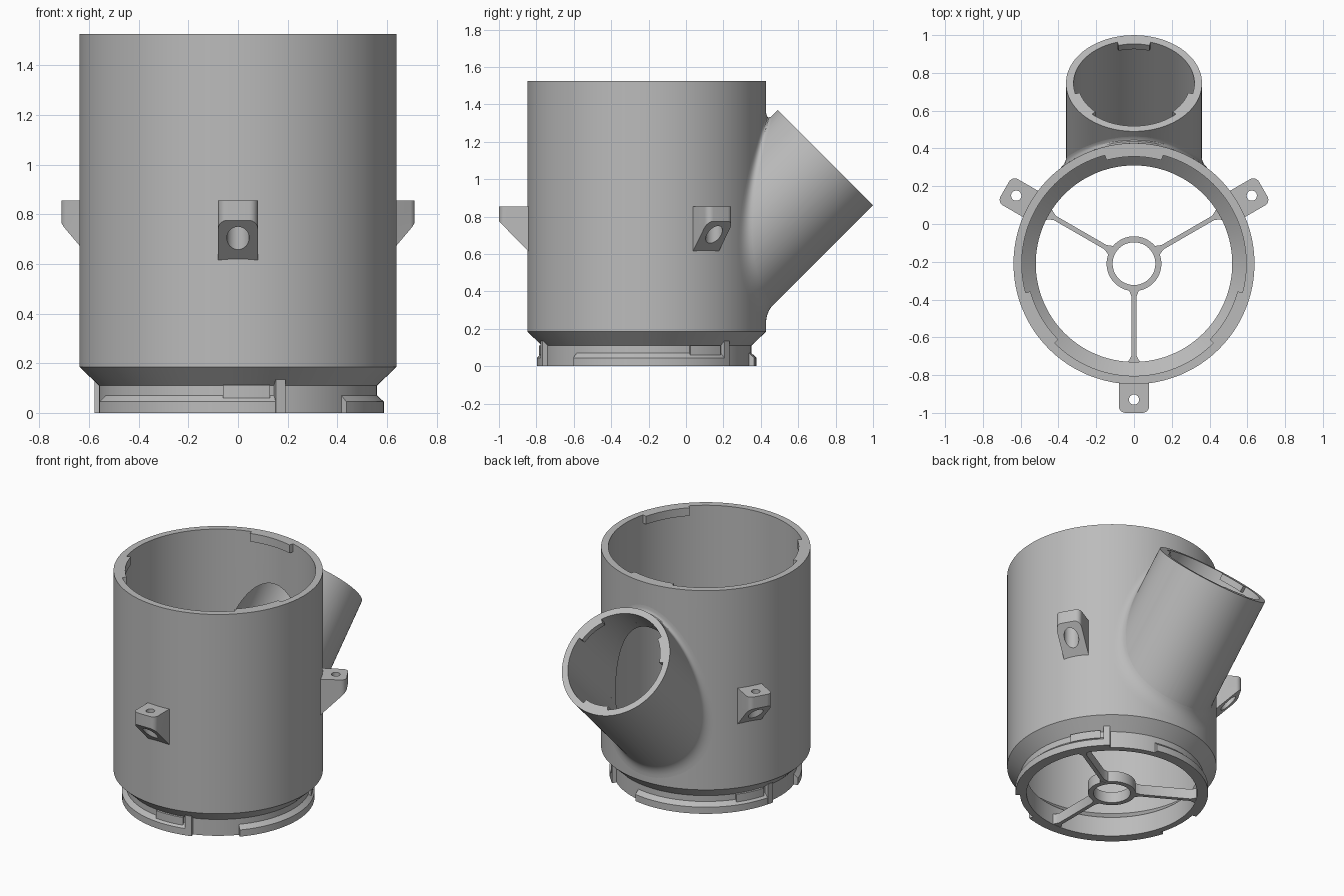
import bpy, bmesh, math
from mathutils import Matrix, Vector

cube = bpy.data.objects.get("Cube")
if cube:
    bpy.data.objects.remove(cube, do_unlink=True)

GREY = (0.5, 0.5, 0.5, 1)
mat = bpy.data.materials.new("plain grey")
mat.use_nodes = True
mat.diffuse_color = GREY
mat.node_tree.nodes["Principled BSDF"].inputs["Base Color"].default_value = GREY

AXIS = Matrix.Translation((0, -0.21, 0))
PIPE = Matrix.Translation((0, 0.745, 1.115)) @ Matrix.Rotation(-math.pi / 4, 4, 'X')
R_BODY, R_BORE, HEIGHT = 0.638, 0.594, 1.525
R_PIPE, R_PIPE_BORE = 0.36, 0.32


def finish(name, bm, matrix):
    bmesh.ops.recalc_face_normals(bm, faces=bm.faces)
    bm.transform(matrix)
    mesh = bpy.data.meshes.new(name)
    bm.to_mesh(mesh)
    bm.free()
    mesh.materials.append(mat)
    ob = bpy.data.objects.new(name, mesh)
    bpy.context.collection.objects.link(ob)
    return ob


def sweep(name, profile, start=0, end=360, matrix=AXIS):
    """Turn a closed (radius, z) profile about z, capped if not a full turn."""
    bm = bmesh.new()
    full = end - start == 360
    steps = 128 if full else max(2, round((end - start) / 3))
    rings = []
    for i in range(steps if full else steps + 1):
        a = math.radians(start + (end - start) * i / steps)
        rings.append([bm.verts.new((r * math.cos(a), r * math.sin(a), z)) for r, z in profile])
    if full:
        rings.append(rings[0])
    else:
        bm.faces.new(rings[0])
        bm.faces.new(rings[-1])
    n = len(profile)
    for p, q in zip(rings, rings[1:]):
        for j in range(n):
            k = (j + 1) % n
            bm.faces.new((p[j], p[k], q[k], q[j]))
    return finish(name, bm, matrix)


def prism(name, outline, bottom, top, matrix):
    """Raise a plan outline from bottom(x) to a flat top."""
    bm = bmesh.new()
    low = [bm.verts.new((x, y, bottom(x))) for x, y in outline]
    high = [bm.verts.new((x, y, top)) for x, y in outline]
    bm.faces.new(low)
    bm.faces.new(high)
    for i in range(len(low)):
        j = (i + 1) % len(low)
        bm.faces.new((low[i], low[j], high[j], high[i]))
    return finish(name, bm, matrix)


def cylinder(name, radius, low, high, matrix, segments=96):
    bm = bmesh.new()
    bmesh.ops.create_cone(bm, cap_ends=True, segments=segments, radius1=radius,
                          radius2=radius, depth=high - low)
    return finish(name, bm, matrix @ Matrix.Translation((0, 0, (low + high) / 2)))


def cut(ob, cutter):
    """Subtract the cutter, keep the result, drop the cutter."""
    cutter.hide_render = True
    mod = ob.modifiers.new("cut", 'BOOLEAN')
    mod.operation, mod.solver, mod.object = 'DIFFERENCE', 'EXACT', cutter
    dg = bpy.context.evaluated_depsgraph_get()
    mesh = bpy.data.meshes.new_from_object(ob.evaluated_get(dg))
    ob.modifiers.clear()
    ob.data = mesh
    bpy.data.objects.remove(cutter, do_unlink=True)


def box(r0, r1, z0, z1):
    return [(r0, z0), (r1, z0), (r1, z1), (r0, z1)]


def at(angle):
    return AXIS @ Matrix.Rotation(math.radians(angle), 4, 'Z')


parts = []

# Main tube with tapered foot and narrow collar
body = sweep("main_tube", [(0.52, 0), (0.56, 0), (0.56, 0.11), (R_BODY, 0.185), (R_BODY, HEIGHT),
                           (R_BORE, HEIGHT), (R_BORE, 0.2), (0.52, 0.13)])
cut(body, cylinder("bore_cutter", R_PIPE_BORE, -0.95, 0.1, PIPE))
parts.append(body)

# Slanted branch pipe
pipe = sweep("branch_pipe", box(R_PIPE_BORE, R_PIPE, -1, 0), matrix=PIPE)
cut(pipe, cylinder("body_cutter", 0.61, -0.1, 1.7, AXIS, 128))
parts.append(pipe)


# Rounded blend where the branch leaves the tube
def meet(angle, radius):
    """Point where a line along the pipe wall meets the tube."""
    p = PIPE @ Vector((radius * math.cos(angle), radius * math.sin(angle), 0))
    y = math.sqrt(R_BODY ** 2 - p.x ** 2) - 0.21
    return Vector((p.x, y, p.z + y - p.y))


bm = bmesh.new()
along = PIPE.to_3x3() @ Vector((0, 0, 0.05))
rows = []
for i in range(96):
    a = math.tau * i / 96
    corner, outer = meet(a, R_PIPE), meet(a, R_PIPE + 0.045)
    upper = corner + along
    rows.append([bm.verts.new(upper * (1 - t) ** 2 + corner * 2 * t * (1 - t) + outer * t * t)
                 for t in (k / 6 for k in range(7))])
for p, q in zip(rows, rows[1:] + rows[:1]):
    for j in range(6):
        bm.faces.new((p[j], p[j + 1], q[j + 1], q[j]))
parts.append(finish("branch_blend", bm, Matrix()))

# Plan outlines for the mounting lugs and the spokes
lug_plan = [(0.61, -0.08)]
for side, first in ((-1, -90), (1, 0)):
    for k in range(7):
        a = math.radians(first + 15 * k)
        lug_plan.append((0.755 + 0.035 * math.cos(a), side * 0.045 + 0.035 * math.sin(a)))
lug_plan.append((0.61, 0.08))
half = [(0.125, 0.035), (0.145, 0.025), (0.175, 0.0125), (0.485, 0.0125), (0.51, 0.025), (0.53, 0.04)]
spoke_plan = half + [(x, -y) for x, y in reversed(half)]

for n, mid in enumerate((30, 150, 270), 1):
    # Mounting lug with a stepped vertical hole
    lug = prism(f"mounting_lug_{n}", lug_plan, lambda x: 0.62 + (x - R_BODY) * 1.02, 0.855, at(mid))
    hole = at(mid) @ Matrix.Translation((0.72, 0, 0))
    cut(lug, cylinder("hole_cutter", 0.027, 0.5, 1, hole, 32))
    cut(lug, cylinder("recess_cutter", 0.045, 0.5, 0.8, hole, 32))
    parts.append(lug)

    # Spoke to the hub
    parts.append(prism(f"spoke_{n}", spoke_plan, lambda x: 0.002, 0.07, at(mid)))

    # Locking rail, raised key and end stop on the collar
    rail = [(0.55, 0), (0.587, 0), (0.587, 0.045), (0.55, 0.08)]
    s = mid - 72
    parts.append(sweep(f"locking_rail_{n}", rail, s, s + 90))
    parts.append(sweep(f"rail_key_{n}", box(0.55, 0.577, 0.06, 0.112), s + 66, s + 85))
    parts.append(sweep(f"rail_stop_{n}", box(0.55, 0.588, 0, 0.135), s + 87, s + 91))

    # Inner locking tabs at both mouths
    t = mid + 60
    parts.append(sweep(f"mouth_tab_{n}", box(0.567, 0.6, HEIGHT - 0.055, HEIGHT), t - 15, t + 15))
    parts.append(sweep(f"branch_tab_{n}", box(0.295, 0.325, -0.04, 0), t - 16, t + 16, PIPE))

# Hub ring
parts.append(sweep("hub_ring", box(0.113, 0.145, 0, 0.072)))

# Smooth round walls, keep hard edges
bpy.ops.object.select_all(action='DESELECT')
for ob in parts:
    ob.select_set(True)
bpy.context.view_layer.objects.active = body
bpy.ops.object.shade_smooth_by_angle(angle=math.radians(30))
